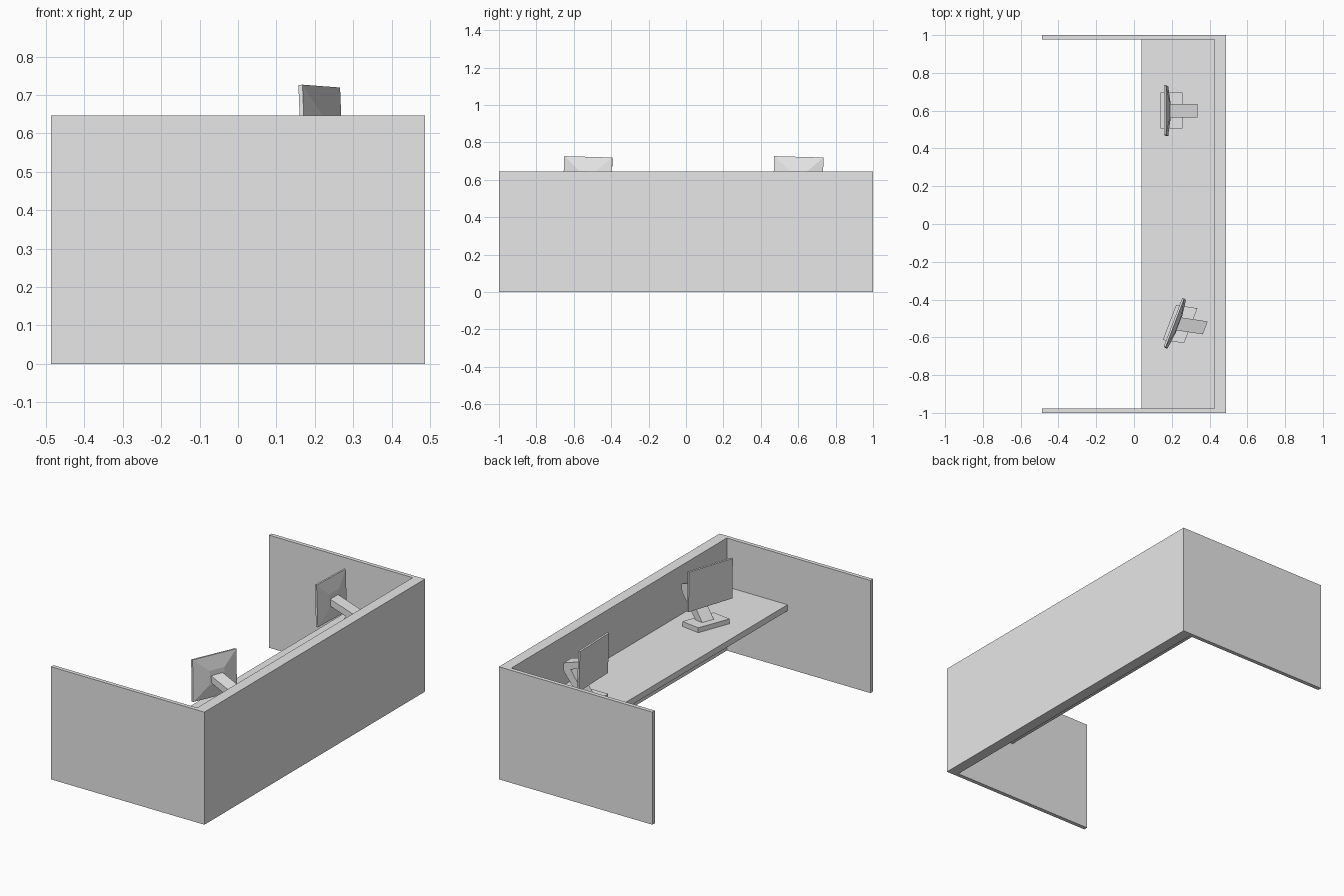
import bpy, bmesh, math
from mathutils import Matrix, Vector

cube = bpy.data.objects.get("Cube")
if cube:
    bpy.data.objects.remove(cube)

grey = bpy.data.materials.new("light_grey")
grey.use_nodes = True
colour = (0.8, 0.8, 0.8, 1)
grey.diffuse_color = colour
grey.node_tree.nodes["Principled BSDF"].inputs["Base Color"].default_value = colour


def finish(name, bm, matrix=Matrix.Identity(4)):
    """Turn a bmesh into a flat shaded object."""
    bm.transform(matrix)
    bmesh.ops.recalc_face_normals(bm, faces=bm.faces)
    mesh = bpy.data.meshes.new(name)
    bm.to_mesh(mesh)
    bm.free()
    mesh.materials.append(grey)
    obj = bpy.data.objects.new(name, mesh)
    bpy.context.collection.objects.link(obj)
    return obj


def prism(outline, depth):
    """Extrude a closed outline of 3D points along a vector."""
    bm = bmesh.new()
    face = bm.faces.new([bm.verts.new(p) for p in outline])
    moved = bmesh.ops.extrude_face_region(bm, geom=[face])["geom"]
    verts = [v for v in moved if isinstance(v, bmesh.types.BMVert)]
    bmesh.ops.translate(bm, verts=verts, vec=depth)
    return bm


def box(low, high):
    (x0, y0, z0), (x1, y1, z1) = low, high
    return prism([(x0, y0, z0), (x1, y0, z0), (x1, y1, z0), (x0, y1, z0)],
                 (0, 0, z1 - z0))


# Partition: a tall back wall with two thin side panels
front, inner, back, side = -0.487, 0.425, 0.487, 0.977
plan = [(front, -1), (back, -1), (back, 1), (front, 1),
        (front, side), (inner, side), (inner, -side), (front, -side)]
finish("partition", prism([(x, y, 0) for x, y in plan], (0, 0, 0.646)))

# Desk top hung between the panels
TOP = 0.366
finish("desk_top", box((0.04, -side, 0.331), (inner, side, TOP)))


def monitor(prefix, place):
    """Monitor around its base centre, screen towards -x."""
    # Foot
    finish(prefix + "_base", box((-0.058, -0.095, 0), (0.058, 0.095, 0.028)), place)

    # Bent arm leaning back from the foot, then forward to the screen
    arm = [(-0.02, 0.255), (0.137, 0.203), (0.134, 0.158), (0.03, 0.02),
           (-0.02, 0.02), (0.09, 0.178), (-0.02, 0.216)]
    finish(prefix + "_arm", prism([(x, -0.035, z) for x, z in arm], (0, 0.07, 0)), place)

    # Screen: thin slab whose back tapers to a small rectangle
    bm = box((-0.006, -0.132, -0.118), (0.005, 0.132, 0.118))
    rear = max(bm.faces, key=lambda f: f.calc_center_median().x)
    bmesh.ops.inset_region(bm, faces=[rear], thickness=0.01)
    for v in rear.verts:
        v.co = Vector((0.021, math.copysign(0.045, v.co.y), math.copysign(0.04, v.co.z)))
    tilt = (Matrix.Translation((-0.028, 0, 0.239))
            @ Matrix.Rotation(math.radians(-1.6), 4, "X")
            @ Matrix.Rotation(math.radians(-3), 4, "Y"))
    finish(prefix + "_screen", bm, place @ tilt)


# Second monitor is turned and stretched a little across the desk
stretch = Matrix.Diagonal((1.6, 1, 1, 1))
turn = stretch @ Matrix.Rotation(math.radians(-13.4), 4, "Z") @ stretch.inverted()
monitor("back_monitor", Matrix.Translation((0.198, 0.6, TOP)))
monitor("front_monitor", Matrix.Translation((0.244, -0.53, TOP)) @ turn)
